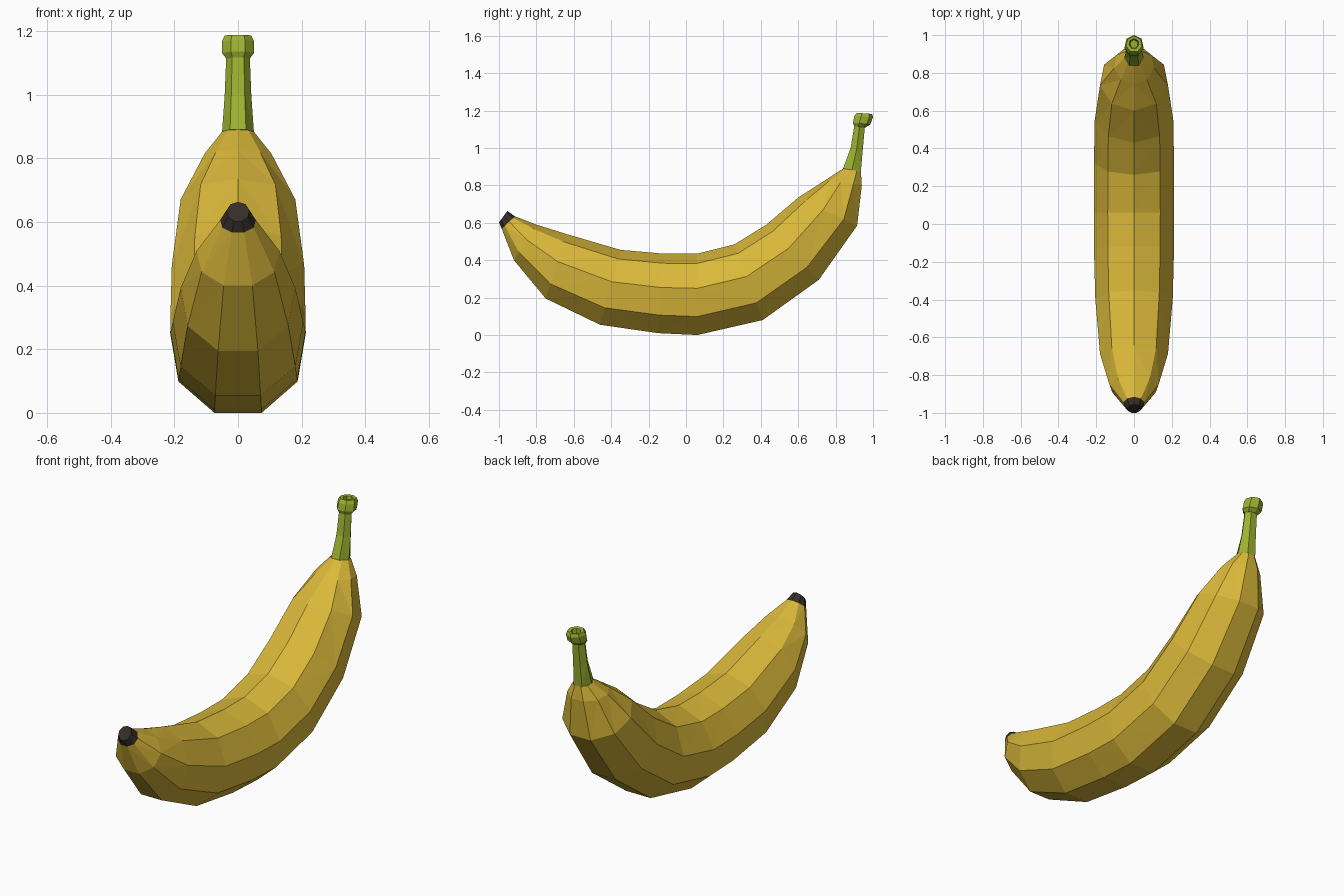
import bpy, bmesh, math
from mathutils import Vector

cube = bpy.data.objects.get("Cube")
if cube:
    bpy.data.objects.remove(cube, do_unlink=True)


def material(name, rgb):
    m = bpy.data.materials.new(name)
    m.use_nodes = True
    m.diffuse_color = (*rgb, 1)
    bsdf = m.node_tree.nodes["Principled BSDF"]
    bsdf.inputs["Base Color"].default_value = (*rgb, 1)
    bsdf.inputs["Roughness"].default_value = 0.8
    return m


yellow = material("ripe_yellow", (0.70, 0.48, 0.042))
green = material("stem_green", (0.34, 0.45, 0.03))
dark = material("dark_brown", (0.035, 0.027, 0.02))


def loft(name, sections, sides, mat, phase=0.0):
    """Skin through sections: (inner y, inner z, outer y, outer z, half width)."""
    bm = bmesh.new()
    angles = [phase + 2 * math.pi * i / sides for i in range(sides)]
    heights = [math.cos(a) for a in angles]
    low, high = min(heights), max(heights)
    wide = max(abs(math.sin(a)) for a in angles)
    rings = []
    for iy, iz, oy, oz, w in sections:
        inner, outer = Vector((0, iy, iz)), Vector((0, oy, oz))
        ring = []
        for a, h in zip(angles, heights):
            p = outer.lerp(inner, (h - low) / (high - low))
            p.x = w * math.sin(a) / wide
            ring.append(bm.verts.new(p))
        rings.append(ring)
    for r, s in zip(rings, rings[1:]):
        for i in range(sides):
            j = (i + 1) % sides
            bm.faces.new((r[i], r[j], s[j], s[i]))
    bm.faces.new(rings[0])
    bm.faces.new(rings[-1])
    bmesh.ops.recalc_face_normals(bm, faces=bm.faces)
    bmesh.ops.triangulate(bm, faces=bm.faces, quad_method="SHORT_EDGE")
    mesh = bpy.data.meshes.new(name)
    bm.to_mesh(mesh)
    bm.free()
    mesh.materials.append(mat)
    obj = bpy.data.objects.new(name, mesh)
    bpy.context.collection.objects.link(obj)
    return obj


# Curved fruit, from blossom end to stem end
tip_ring = (-0.915, 0.635, -0.985, 0.567, 0.056)
neck_ring = (0.84, 0.89, 0.935, 0.875, 0.05)
loft("fruit_body", [
    tip_ring,
    (-0.80, 0.59, -0.92, 0.40, 0.13),
    (-0.64, 0.54, -0.75, 0.195, 0.18),
    (-0.35, 0.455, -0.46, 0.055, 0.205),
    (-0.12, 0.435, -0.15, 0.01, 0.212),
    (0.06, 0.435, 0.06, 0.0, 0.213),
    (0.26, 0.485, 0.41, 0.08, 0.212),
    (0.43, 0.59, 0.71, 0.295, 0.208),
    (0.60, 0.735, 0.915, 0.585, 0.18),
    (0.74, 0.825, 0.94, 0.80, 0.105),
    neck_ring,
], 9, yellow)

# Dark blossom tip
loft("blossom_tip", [
    tip_ring,
    (-0.955, 0.663, -1.0, 0.602, 0.036),
], 9, dark)

# Stem
loft("stem", [
    neck_ring,
    (0.88, 1.0, 0.945, 0.99, 0.042),
    (0.90, 1.12, 0.957, 1.12, 0.037),
], 6, green, math.pi / 6)

# Flared, hollow stem end
loft("stem_cap", [
    (0.90, 1.115, 0.96, 1.11, 0.037),
    (0.893, 1.135, 0.985, 1.125, 0.051),
    (0.90, 1.17, 1.0, 1.165, 0.05),
    (0.912, 1.188, 0.995, 1.182, 0.042),
    (0.93, 1.185, 0.98, 1.18, 0.026),
    (0.932, 1.15, 0.975, 1.148, 0.02),
], 7, green, math.pi / 7)
